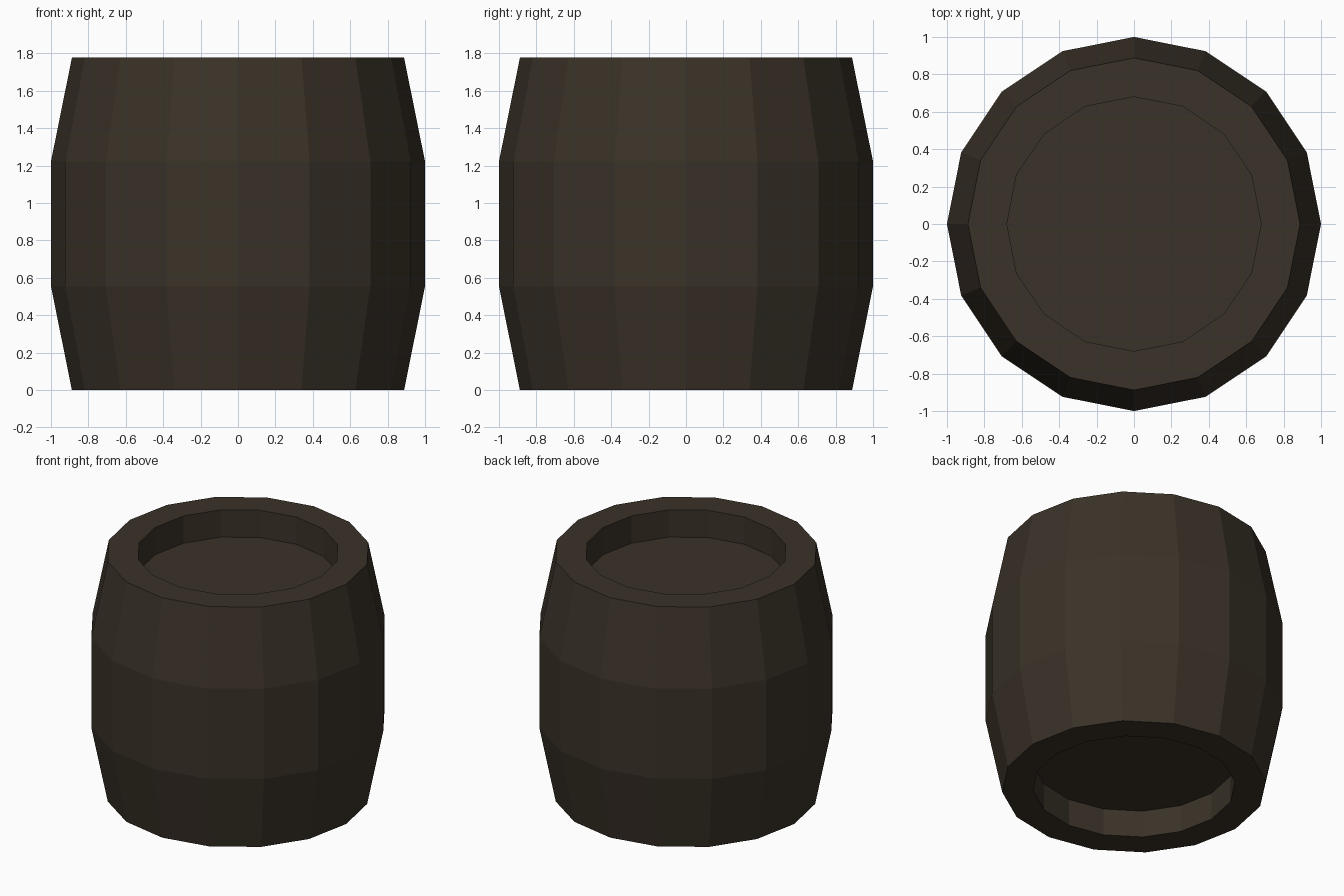
import bpy, bmesh, math

if "Cube" in bpy.data.objects:
    bpy.data.objects.remove(bpy.data.objects["Cube"])

SIDES = 16
# Barrel profile (radius, height): bottom recess, bulged wall, top recess
PROFILE = [(0.68, 0.20), (0.68, 0.0), (0.888, 0.0), (1.0, 0.555),
           (1.0, 1.222), (0.888, 1.777), (0.68, 1.777), (0.68, 1.575)]

wood = bpy.data.materials.new("dark_brown_wood")
wood.diffuse_color = (0.042, 0.032, 0.021, 1)
wood.use_nodes = True
wood.node_tree.nodes["Principled BSDF"].inputs["Base Color"].default_value = wood.diffuse_color

bm = bmesh.new()
rings = []
for r, z in PROFILE:
    rings.append([bm.verts.new((r * math.cos(2 * math.pi * i / SIDES),
                                r * math.sin(2 * math.pi * i / SIDES), z))
                  for i in range(SIDES)])

# Staves and rims between neighbouring rings
for a, b in zip(rings, rings[1:]):
    for i in range(SIDES):
        j = (i + 1) % SIDES
        bm.faces.new((a[i], a[j], b[j], b[i]))

# Recessed lid and base
bm.faces.new(rings[-1])
bm.faces.new(rings[0][::-1])
bmesh.ops.recalc_face_normals(bm, faces=bm.faces[:])

mesh = bpy.data.meshes.new("barrel")
bm.to_mesh(mesh)
bm.free()
mesh.materials.append(wood)
barrel = bpy.data.objects.new("barrel", mesh)
bpy.context.collection.objects.link(barrel)
